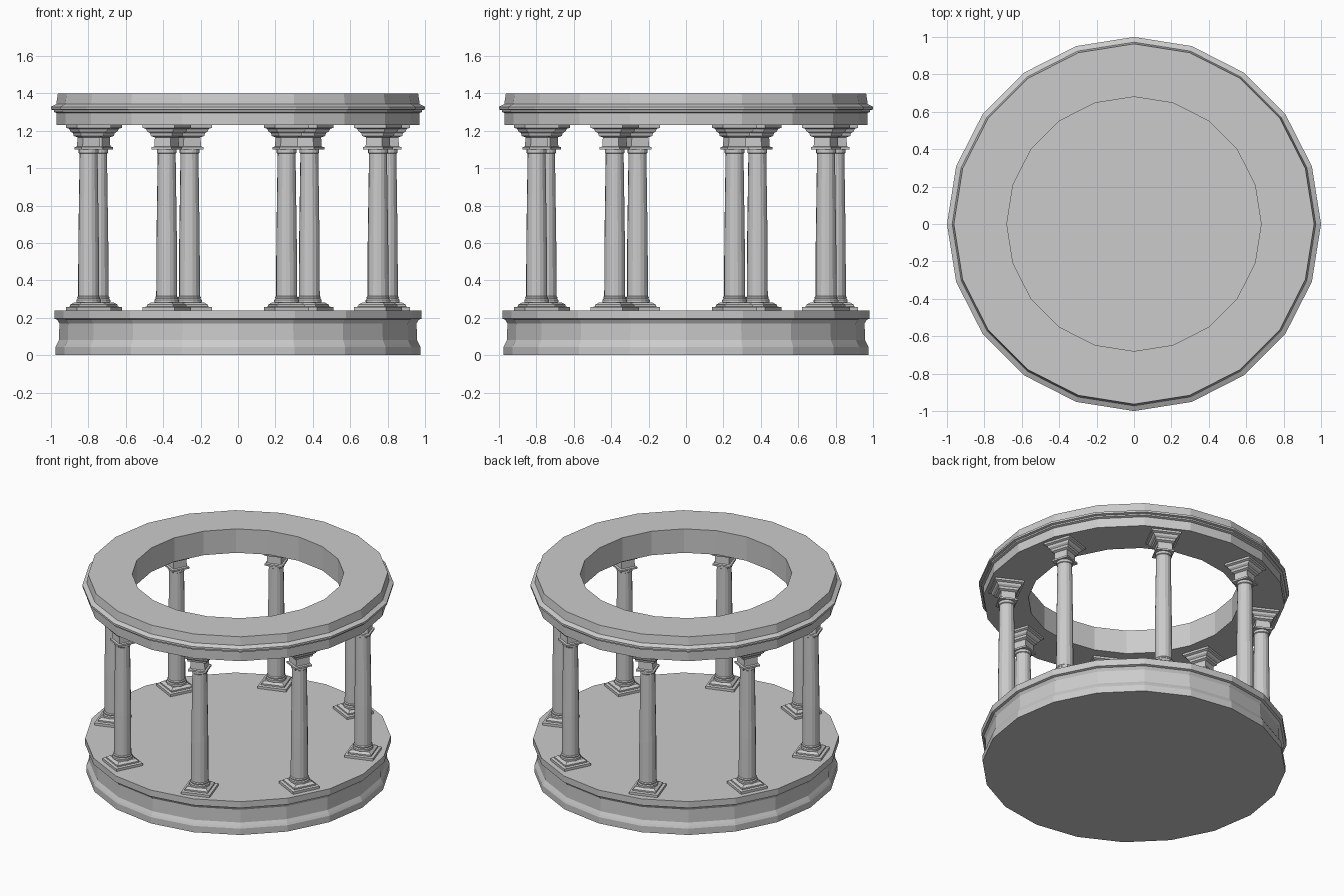
import bpy, bmesh
from math import cos, sin, pi, radians
from mathutils import Matrix

if "Cube" in bpy.data.objects:
    bpy.data.objects.remove(bpy.data.objects["Cube"])


def add_loft(bm, profile, sides, phase=0.0, closed=False, matrix=Matrix()):
    """Stack regular polygons from (radius, z) points; cap ends or close into a ring."""
    rings = [[bm.verts.new(matrix @ Matrix.Translation(
        (r * cos(phase + 2 * pi * i / sides), r * sin(phase + 2 * pi * i / sides), z)).translation)
        for i in range(sides)] for r, z in profile]
    pairs = list(zip(rings, rings[1:]))
    if closed:
        pairs.append((rings[-1], rings[0]))
    else:
        bm.faces.new(rings[0][::-1])
        bm.faces.new(rings[-1])
    for a, b in pairs:
        for i in range(sides):
            j = (i + 1) % sides
            bm.faces.new((a[i], a[j], b[j], b[i]))


def finish(bm, name):
    bmesh.ops.recalc_face_normals(bm, faces=bm.faces)
    me = bpy.data.meshes.new(name)
    bm.to_mesh(me)
    bm.free()
    ob = bpy.data.objects.new(name, me)
    bpy.context.collection.objects.link(ob)
    return ob


def square(profile):
    """Half-widths to corner radii."""
    return [(h * 2 ** 0.5, z) for h, z in profile]


# Round moulded platform
bm = bmesh.new()
add_loft(bm, [(.975, 0), (.975, .045), (.968, .06), (.957, .08), (.955, .17),
              (.967, .19), (.982, .195), (.982, .24)], 20)
finish(bm, "platform")

# Open ring beam with cornice
bm = bmesh.new()
add_loft(bm, [(.68, 1.23), (.97, 1.23), (.97, 1.295), (.985, 1.3), (.985, 1.31),
              (1.0, 1.314), (1.0, 1.328), (.972, 1.342), (.963, 1.4), (.68, 1.4)],
         20, closed=True)
finish(bm, "ring_beam")

# Column profiles: square base, round shaft, square capital
base = square([(.096, .24), (.096, .257), (.078, .26), (.078, .27), (.06, .283)])
shaft = [(.062, .278), (.066, .284), (.066, .296), (.06, .302), (.061, .31),
         (.056, .316), (.055, .6), (.048, 1.078), (.053, 1.082), (.053, 1.098),
         (.049, 1.105)]
capital = square([(.06, 1.1), (.06, 1.112), (.049, 1.116), (.047, 1.165),
                  (.063, 1.172), (.066, 1.187), (.078, 1.197), (.082, 1.21),
                  (.096, 1.216), (.096, 1.231)])

# Eight columns around the edge
for k in range(8):
    place = Matrix.Rotation(radians(18 + 45 * k), 4, 'Z') @ Matrix.Translation((.84, 0, 0))
    bm = bmesh.new()
    add_loft(bm, base, 4, pi / 4, matrix=place)
    add_loft(bm, shaft, 16, matrix=place)
    add_loft(bm, capital, 4, pi / 4, matrix=place)
    finish(bm, f"column_{k + 1}")
